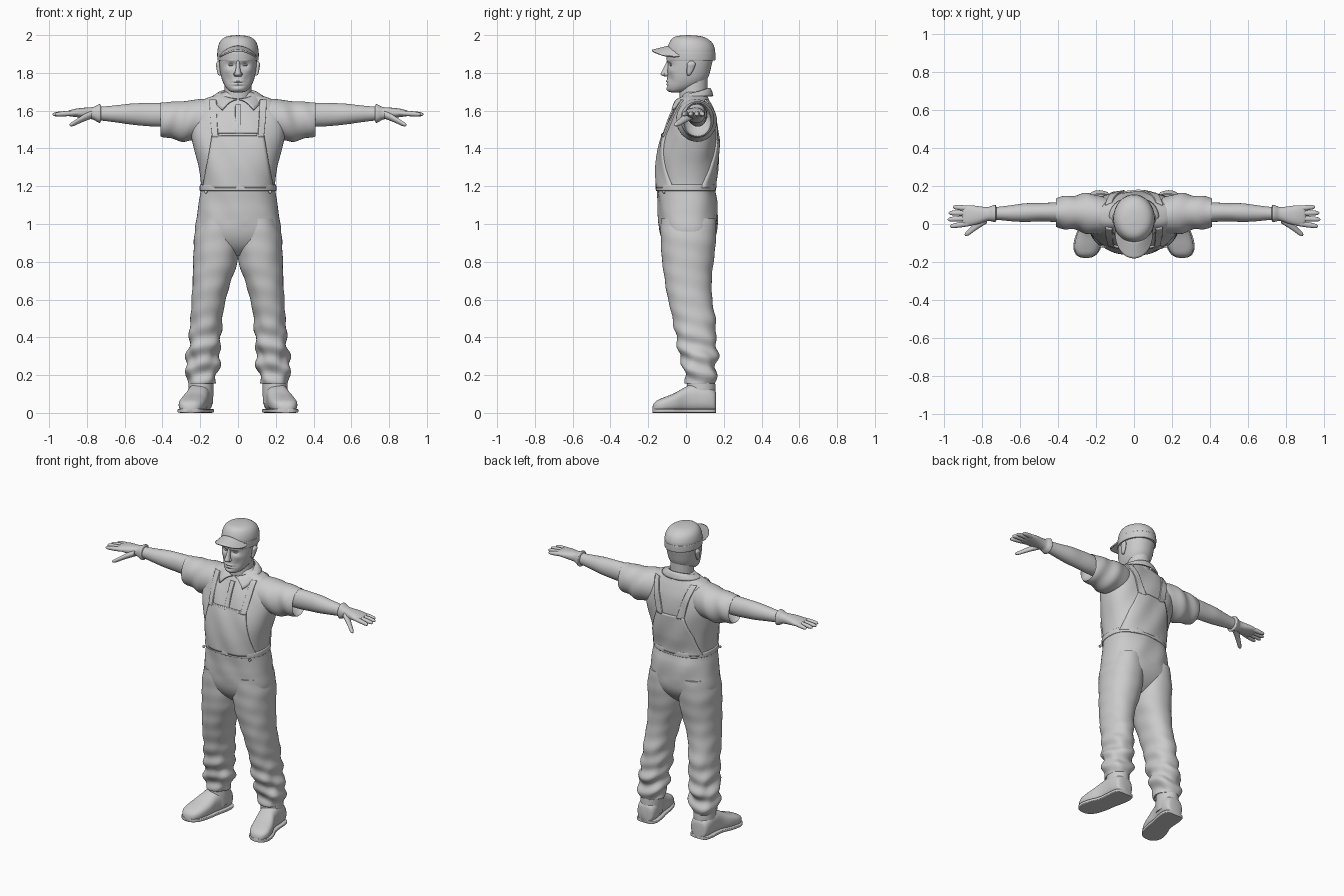
import bpy, bmesh
from math import sin, cos, pi, exp, sqrt
from mathutils import Vector


def finish(bm, name, mirror=False, thick=0):
    bmesh.ops.recalc_face_normals(bm, faces=bm.faces)
    me = bpy.data.meshes.new(name)
    bm.to_mesh(me)
    bm.free()
    ob = bpy.data.objects.new(name, me)
    bpy.context.collection.objects.link(ob)
    if thick:
        m = ob.modifiers.new("thickness", 'SOLIDIFY')
        m.thickness, m.offset = thick, 0
    if mirror:
        m = ob.modifiers.new("mirror", 'MIRROR')
        m.use_mirror_merge = False
    return ob


def smooth(rings, steps=5):
    """Catmull-Rom interpolation of tuples."""
    out, n = [], len(rings)
    for i in range(n - 1):
        a, b, c, d = (rings[max(0, min(n - 1, i + k))] for k in (-1, 0, 1, 2))
        for s in range(steps):
            t = s / steps
            out.append(tuple(.5 * (2*q + (r-p)*t + (2*p-5*q+4*r-w)*t*t + (3*q-p-3*r+w)*t**3)
                             for p, q, r, w in zip(a, b, c, d)))
    return out + [rings[-1]]


def loft(name, rings, axis='z', power=2, n=40, mirror=False, sculpt=None, steps=5):
    """Rings are (x, y, z, radius_u, radius_v), lying across the given axis."""
    u, v = {'z': (0, 1), 'x': (1, 2), 'y': (0, 2)}[axis]
    bm, loops = bmesh.new(), []
    for r in smooth(rings, steps):
        loop = []
        for k in range(n):
            a = 2 * pi * k / n
            p = Vector(r[:3])
            for ax, f, rad in ((u, cos(a), r[3]), (v, sin(a), r[4])):
                p[ax] += max(rad, .001) * (1 if f > 0 else -1) * abs(f) ** (2 / power)
            if sculpt:
                sculpt(p, a)
            loop.append(bm.verts.new(p))
        loops.append(loop)
    for A, B in zip(loops, loops[1:]):
        for k in range(n):
            bm.faces.new((A[k], A[(k+1) % n], B[(k+1) % n], B[k]))
    bm.faces.new(loops[0])
    bm.faces.new(loops[-1])
    return finish(bm, name, mirror)


def sheet(name, fn, nu, nv, thick, mirror=False):
    bm = bmesh.new()
    g = [[bm.verts.new(fn(i / nu, j / nv)) for i in range(nu + 1)] for j in range(nv + 1)]
    for j in range(nv):
        for i in range(nu):
            bm.faces.new((g[j][i], g[j][i+1], g[j+1][i+1], g[j+1][i]))
    return finish(bm, name, mirror, thick)


# Trunk: shirt and overalls body
TP = 2.4
trunk = [(0, .01, .83, .04, .06), (0, .01, .88, .17, .115), (0, .012, .95, .226, .15),
         (0, .01, 1.05, .216, .158), (0, .008, 1.12, .207, .157), (0, -.002, 1.2, .196, .152),
         (0, .005, 1.3, .208, .158), (0, .015, 1.4, .234, .154), (0, .026, 1.48, .25, .143),
         (0, .036, 1.56, .25, .122), (0, .042, 1.62, .225, .096), (0, .045, 1.66, .18, .075),
         (0, .045, 1.685, .11, .065), (0, .045, 1.70, .07, .06)]


def drape(p, a):
    if p.z > 1.0:
        p.y += .003 * sin(p.x * 38 + p.z * 22)


loft("trunk", trunk, power=TP, n=64, sculpt=drape)
loft("waistband", [(0, -.001, z, .196 + o, .152 + o) for z, o in
                   ((1.175, .002), (1.18, .007), (1.205, .006), (1.21, 0))], power=TP, n=64)

# Panels that follow the trunk surface
dense = smooth(trunk, 8)


def panel(name, rows, side, mirror=False):
    def fn(u, v):
        t = v * (len(rows) - 1)
        i = min(int(t), len(rows) - 2)
        z, x0, x1 = (p + (q - p) * (t - i) for p, q in zip(rows[i], rows[i + 1]))
        k = next(k for k in range(len(dense) - 1) if dense[k + 1][2] >= z)
        A, B = dense[k], dense[k + 1]
        f = (z - A[2]) / (B[2] - A[2])
        cy, rx, ry = (A[m] + (B[m] - A[m]) * f for m in (1, 3, 4))
        x = x0 + (x1 - x0) * u
        y = cy + side * (ry * max(0, 1 - (abs(x) / rx) ** TP) ** (1 / TP) + .002)
        return (x, y + .003 * sin(x * 38 + z * 22), z)
    return sheet(name, fn, 20, 24, .012, mirror)


panel("bib", [(1.19, -.185, .185), (1.3, -.165, .165), (1.4, -.148, .148), (1.48, -.135, .135)], -1)
panel("bib_pocket_edge", [(1.465, -.1, .1), (1.476, -.1, .1)], -1).modifiers[0].thickness = .018
panel("front_strap", [(1.46, .105, .135), (1.58, .112, .148), (1.655, .115, .15)], -1, True)
panel("back_panel", [(1.19, -.18, .18), (1.32, -.15, .15), (1.45, -.10, .10)], 1)
panel("back_strap", [(1.44, .05, .1), (1.56, .085, .125), (1.655, .115, .15)], 1, True)
panel("shirt_placket", [(1.47, -.014, .016), (1.63, -.014, .016)], -1)


# Trouser legs with fabric folds gathering toward the hem
def folds(p, a):
    amp = .011 * exp(-((p.z - .27) / .17) ** 2) + .0015
    w = sin(p.z * 62 + 2.2 * sin(a + .6)) + .6 * sin(p.z * 37 - 2.5 * cos(a * 2))
    p.x += amp * .7 * w * cos(a)
    p.y += amp * .7 * w * sin(a)


loft("trouser_leg", [(.11, .012, 1.03, .10, .145), (.112, .013, .93, .12, .147), (.12, .01, .8, .117, .136),
                     (.138, .012, .7, .102, .124), (.155, .022, .6, .09, .117), (.167, .042, .5, .085, .113),
                     (.174, .053, .4, .084, .107), (.184, .067, .3, .087, .098), (.19, .074, .22, .086, .088),
                     (.195, .078, .17, .077, .08), (.195, .078, .155, .07, .072), (.195, .078, .18, .05, .05)],
     power=2.2, n=56, mirror=True, sculpt=folds, steps=8)

# Boots
loft("boot_shaft", [(.198, .078, .05, .065, .075), (.196, .08, .12, .066, .076), (.196, .08, .2, .064, .072)],
     mirror=True)
outline = [(.160, .198, .03, .05), (.150, .198, .055, .06), (.11, .199, .066, .072), (.05, .205, .064, .076),
           (0, .215, .062, .068), (-.06, .232, .07, .051), (-.12, .246, .068, .039), (-.155, .251, .053, .031),
           (-.172, .253, .033, .022), (-.178, .253, .012, .012)]
loft("boot", [(x, y, h + .003, w, h) for y, x, w, h in outline], 'y', 2.6, mirror=True)
loft("sole", [(x, y, .011, w + .006, .011) for y, x, w, h in outline], 'y', 6, mirror=True)


# Short sleeves, arms and gloves
def sleeve_folds(p, a):
    w = .005 * sin(p.x * 55 + 2 * sin(a)) * min(1, max(0, (p.x - .15) * 8))
    p.y += w * cos(a)
    p.z += w * sin(a) * (.3 if p.z > 1.6 else 1)


loft("sleeve", [(.10, .042, 1.55, .08, .10), (.17, .046, 1.555, .1, .108), (.24, .055, 1.548, .105, .108),
                (.31, .06, 1.545, .093, .104), (.37, .06, 1.55, .083, .096), (.405, .06, 1.556, .078, .089),
                (.41, .06, 1.556, .074, .085), (.39, .06, 1.56, .066, .076), (.36, .06, 1.565, .05, .06)],
     'x', mirror=True, sculpt=sleeve_folds)
loft("arm", [(.33, .06, 1.577, .053, .06), (.42, .062, 1.578, .051, .063), (.5, .062, 1.58, .048, .06),
             (.57, .06, 1.582, .049, .055), (.64, .057, 1.583, .043, .046), (.70, .056, 1.584, .036, .039),
             (.76, .054, 1.585, .033, .034)], 'x', mirror=True)
loft("glove_cuff", [(.725, .056, 1.585, .034, .036), (.73, .056, 1.585, .045, .049), (.745, .055, 1.585, .043, .045),
                    (.765, .053, 1.586, .037, .034), (.79, .05, 1.587, .04, .03), (.82, .047, 1.588, .047, .027),
                    (.86, .045, 1.588, .053, .022), (.895, .044, 1.586, .051, .015), (.905, .044, 1.586, .04, .008)],
     'x', 2.3, mirror=True)
for nm, y0, y1, tip in (("index", .005, -.012, .97), ("middle", .031, .024, .982),
                        ("ring", .057, .058, .977), ("little", .081, .089, .955)):
    loft(nm + "_finger", [(x, y0 + (y1 - y0) * t, 1.588 - .008 * t, r, r * .95) for x, t, r in
                          ((.85, 0, .013), (.9, .4, .0145), (tip - .03, .75, .013), (tip - .01, .95, .010),
                           (tip - .002, 1, .005), (tip, 1, .001))], 'x', n=16, mirror=True)
loft("thumb", [(.775, .03, 1.58, .026, .022), (.815, .002, 1.562, .023, .019), (.845, -.022, 1.546, .019, .016),
               (.87, -.042, 1.532, .017, .013), (.886, -.053, 1.526, .011, .009), (.892, -.056, 1.524, .002, .002)],
     'x', n=20, mirror=True)

# Neck and collar
loft("neck", [(0, .045, 1.6, .08, .075), (0, .04, 1.68, .072, .074), (0, .042, 1.74, .07, .072),
              (0, .045, 1.79, .068, .07)])


def collar(u, v):
    a = (u * 2 - 1) * pi * .98
    b = a * .79
    top = Vector((.08 * sin(a), .04 + .082 * cos(a), 1.688 + .028 * cos(a)))
    low = Vector((.128 * sin(b), .04 + (.1 if cos(b) > 0 else .15) * cos(b), 1.676 - .095 * max(0, -cos(b))))
    p = top.lerp(low, v)
    p.z += .012 * sin(pi * v)
    return p


sheet("collar", collar, 56, 6, .01)

# Head: (x, z, spread x, spread z, push in y)
features = [(.036, 1.842, .02, .012, .013), (.036, 1.868, .028, .009, -.006), (0, 1.868, .02, .012, -.003),
            (.058, 1.812, .022, .016, -.005), (.05, 1.765, .018, .022, .006), (0, 1.756, .026, .006, -.007),
            (0, 1.748, .03, .003, .005), (0, 1.74, .022, .006, -.005), (0, 1.73, .03, .005, .004),
            (0, 1.714, .024, .010, -.005)]


def face(p, a):
    if p.y < 0:
        x, z = abs(p.x), p.z
        p.y += sum(d * exp(-((x - fx) / sx) ** 2 - ((z - fz) / sz) ** 2) for fx, fz, sx, sz, d in features)


loft("head", [(0, -.055, 1.697, .02, .022), (0, -.045, 1.703, .044, .048), (0, -.025, 1.72, .062, .075),
              (0, -.003, 1.745, .077, .098), (0, .01, 1.78, .089, .109), (0, .018, 1.83, .097, .115),
              (0, .023, 1.88, .1, .121), (0, .025, 1.92, .1, .12)], power=2.15, n=88, sculpt=face, steps=8)
loft("nose", [(0, -.094, 1.862, .009, .008), (0, -.099, 1.84, .010, .013), (0, -.106, 1.815, .013, .018),
              (0, -.109, 1.797, .018, .025), (0, -.107, 1.787, .018, .022), (0, -.102, 1.781, .008, .01)], n=24)
loft("nostril", [(.015, -.105, 1.803, .004, .006), (.016, -.105, 1.793, .009, .012), (.014, -.103, 1.782, .004, .006)],
     n=16, mirror=True)
loft("eye", [(.035, -.073, 1.842 + d, sqrt(max(0, 1 - (d / .008) ** 2)) * .016,
              sqrt(max(0, 1 - (d / .008) ** 2)) * .013) for d in (-.008, -.006, 0, .006, .008)], n=20, mirror=True)
loft("ear", [(.094, .012, 1.785, .004, .006), (.099, .016, 1.795, .009, .012), (.103, .024, 1.825, .011, .02),
             (.106, .028, 1.848, .011, .022), (.102, .03, 1.862, .005, .01)], n=24, mirror=True)

# Cap
loft("cap_crown", [(0, .026, 1.868, .1, .12), (0, .026, 1.872, .106, .126), (0, .027, 1.9, .108, .127),
                   (0, .027, 1.93, .107, .125), (0, .025, 1.96, .098, .113), (0, .019, 1.982, .08, .092),
                   (0, .014, 1.995, .05, .06), (0, .012, 2.0, .001, .001)], n=56)
loft("cap_band", [(0, .026, z, .106 + o, .126 + o) for z, o in
                  ((1.866, 0), (1.87, .003), (1.905, .004), (1.909, .001))], n=56)


def visor(u, v):
    s = (u * 2 - 1) * .97
    x, c = .1 * s, sqrt(1 - s * s)
    inner, outer = .026 - .118 * c, .0 - .18 * c ** .75
    return (x, inner + (outer - inner) * v, 1.94 - .052 * s * s - .022 * v * c)


sheet("cap_visor", visor, 32, 8, .009)

# Waist buttons
loft("button", [(.17, -.112, 1.17, .008, .008), (.17, -.122, 1.17, .008, .008), (.17, -.124, 1.17, .003, .003)],
     'y', n=16, mirror=True)

bpy.ops.object.select_all(action='DESELECT')
for ob in bpy.data.objects:
    ob.select_set(True)
    bpy.context.view_layer.objects.active = ob
bpy.ops.object.shade_smooth_by_angle(angle=.9)
